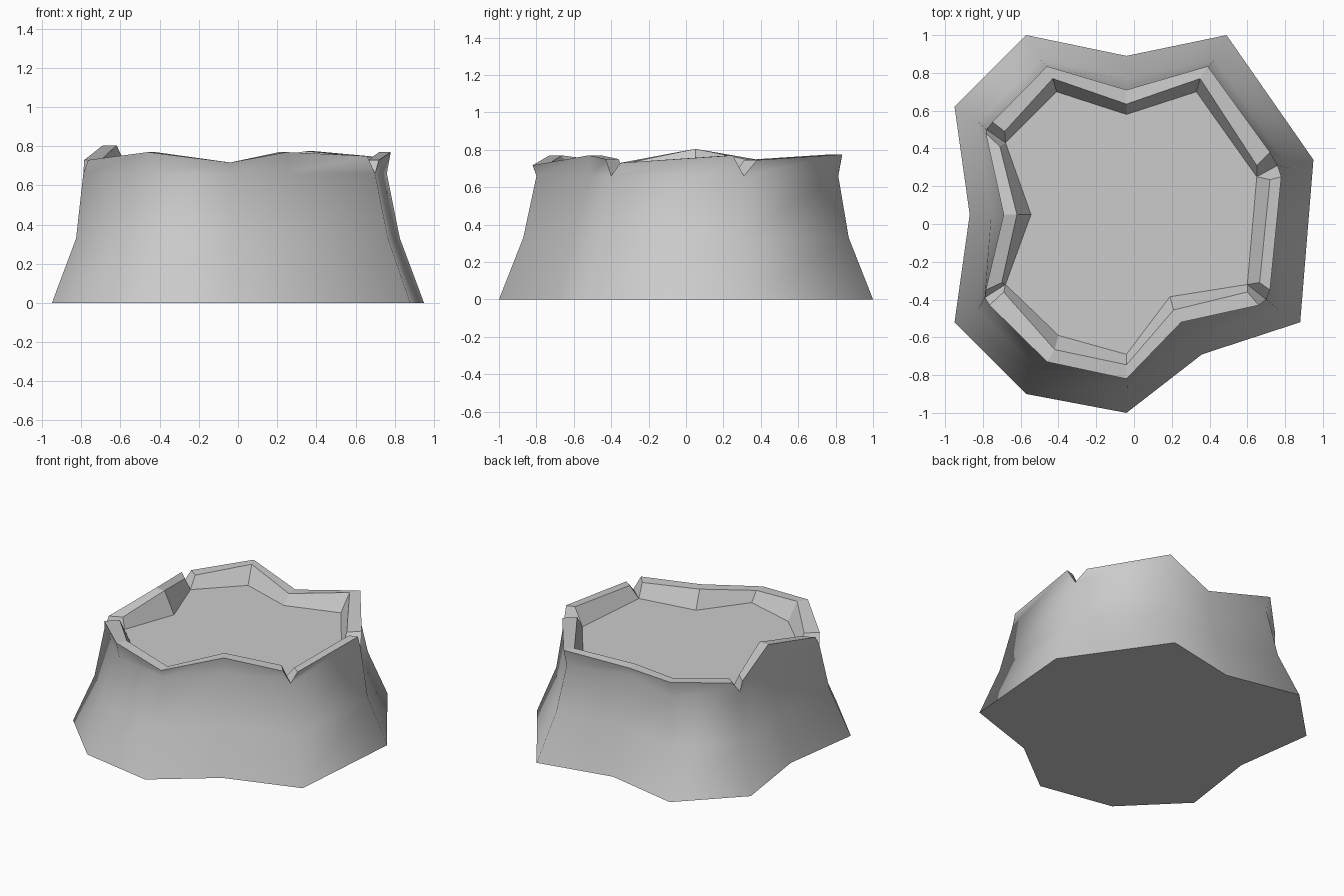
import bpy, bmesh

if "Cube" in bpy.data.objects:
    bpy.data.objects.remove(bpy.data.objects["Cube"])

# Ground outline, counter-clockwise, starting at the front left corner
ground = [(-.95, -.52), (-.57, -.90), (-.04, -1.0), (.36, -.69), (.88, -.52), (.95, .34),
          (.49, 1.0), (-.04, .89), (-.57, 1.0), (-.95, .62), (-.87, .05)]
# Outline of the hollow's floor, same order
hollow = [(-.68, -.32), (-.40, -.59), (-.04, -.69), (.19, -.385), (.60, -.32), (.65, .25),
          (.33, .70), (-.04, .58), (-.41, .70), (-.68, .43), (-.545, .05)]
# Bottom of the four V notches on the outside
notch = {0: (-.79, -.39), 4: (.70, -.40), 5: (.76, .31), 9: (-.78, .50)}
# Rim pieces between notches: first corner, then (outer x, y, inner x, y, height)
rims = [
    (0, [(-.765, -.43, -.69, -.36, .73), (-.46, -.73, -.42, -.665, .77), (-.04, -.82, -.04, -.745, .717),
         (.25, -.52, .21, -.455, .77), (.66, -.43, .60, -.36, .75)]),
    (4, [(.72, -.35, .665, -.31, .73), (.78, .25, .72, .235, .77)]),
    (5, [(.72, .38, .65, .31, .745), (.39, .835, .35, .77, .775), (-.04, .71, -.04, .635, .715),
         (-.46, .835, -.43, .77, .77), (-.75, .54, -.685, .49, .73)]),
    (9, [(-.785, .48, -.71, .41, .73), (-.69, .05, -.62, .05, .805), (-.785, -.35, -.70, -.31, .73)]),
]
N = len(ground)
FLOOR_Z = .65

bm = bmesh.new()


def face(verts, smooth=False):
    f = bm.faces.new(verts)
    f.smooth = smooth


def ring(points, z):
    return [bm.verts.new((x, y, z)) for x, y in points]


# Flared bark wall in two bands
collar_pts = dict(notch)
for start, pts in rims:
    for k, p in enumerate(pts):
        collar_pts.setdefault((start + k) % N, (p[0] * .975, p[1] * .975))
base = ring(ground, 0)
waist = ring([(x * .87, y * .87) for x, y in ground], .33)
collar = ring([collar_pts[i] for i in range(N)], .66)
floor = ring(hollow, FLOOR_Z)
for lo, hi in ((base, waist), (waist, collar)):
    for i in range(N):
        j = (i + 1) % N
        face((lo[i], lo[j], hi[j], hi[i]), True)
face(base[::-1])

# Floor of the hollow as a fan
centre = bm.verts.new((-.04, .05, FLOOR_Z))
for i in range(N):
    face((floor[i], floor[(i + 1) % N], centre), True)

# Raised broken rim, closed at each notch
for start, pts in rims:
    outer = [bm.verts.new((p[0], p[1], p[4])) for p in pts]
    inner = [bm.verts.new((p[2], p[3], p[4])) for p in pts]
    for k in range(len(pts) - 1):
        i, j = (start + k) % N, (start + k + 1) % N
        face((collar[i], collar[j], outer[k + 1], outer[k]), True)
        face((outer[k], outer[k + 1], inner[k + 1], inner[k]))
        face((inner[k], inner[k + 1], floor[j], floor[i]))
    face((collar[start], outer[0], inner[0], floor[start]))
    end = (start + len(pts) - 1) % N
    face((collar[end], floor[end], inner[-1], outer[-1]))

bmesh.ops.recalc_face_normals(bm, faces=bm.faces[:])
mesh = bpy.data.meshes.new("tree_stump")
bm.to_mesh(mesh)
bm.free()
bpy.context.collection.objects.link(bpy.data.objects.new("tree_stump", mesh))
